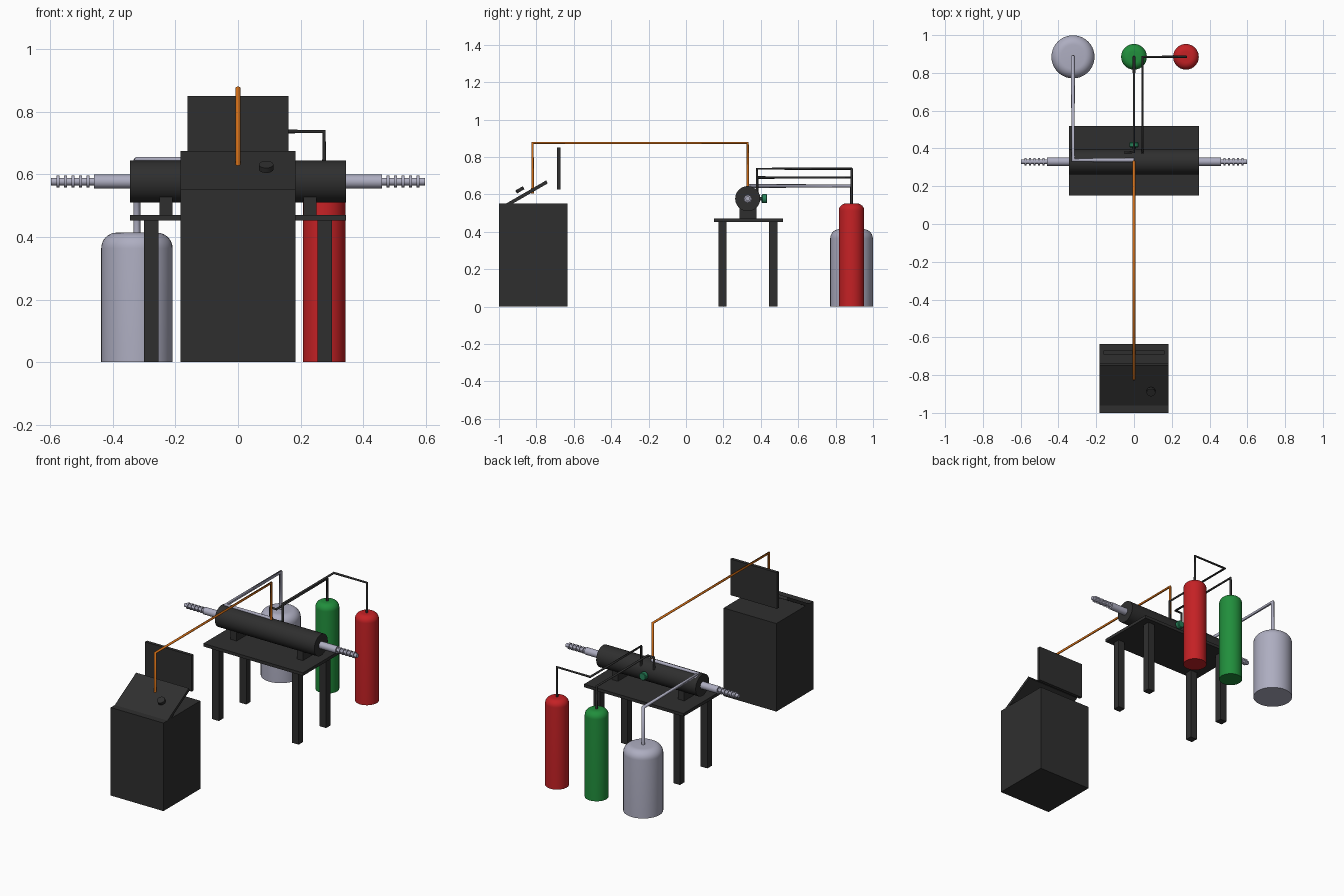
import bpy, bmesh, math
from mathutils import Matrix, Vector

if "Cube" in bpy.data.objects:
    bpy.data.objects.remove(bpy.data.objects["Cube"])

def material(name, rgb):
    m = bpy.data.materials.new(name)
    m.diffuse_color = (*rgb, 1)
    m.use_nodes = True
    m.node_tree.nodes["Principled BSDF"].inputs["Base Color"].default_value = m.diffuse_color
    return m

DARK = material("dark_metal", (0.028, 0.028, 0.028))
STEEL = material("pale_steel", (0.42, 0.42, 0.53))
RED = material("red_paint", (0.55, 0.015, 0.018))
GREEN = material("green_paint", (0.015, 0.27, 0.045))
ORANGE = material("orange_cable", (0.62, 0.15, 0.008))
TEAL = material("valve_green", (0.02, 0.22, 0.1))

def finish(name, bm, mat, smooth=False):
    bmesh.ops.recalc_face_normals(bm, faces=bm.faces)
    me = bpy.data.meshes.new(name)
    bm.to_mesh(me)
    bm.free()
    ob = bpy.data.objects.new(name, me)
    bpy.context.collection.objects.link(ob)
    me.materials.append(mat)
    if smooth:
        bpy.ops.object.select_all(action='DESELECT')
        ob.select_set(True)
        bpy.context.view_layer.objects.active = ob
        bpy.ops.object.shade_smooth_by_angle(angle=math.radians(35))
    return ob

def box(name, lo, hi, mat=DARK):
    lo, hi = Vector(lo), Vector(hi)
    bm = bmesh.new()
    bmesh.ops.create_cube(bm, size=1, matrix=Matrix.Translation((lo + hi) / 2)
                          @ Matrix.Diagonal((*(hi - lo), 1)))
    return finish(name, bm, mat)

def lathe(name, profile, origin, axis, mat, sides=40):
    """Revolve (radius, height) points about an axis through origin."""
    bm = bmesh.new()
    rings = []
    for r, h in profile:
        rings.append([bm.verts.new((r * math.cos(a), r * math.sin(a), h))
                      for a in (2 * math.pi * i / sides for i in range(sides))])
    for a, b in zip(rings, rings[1:]):
        for i in range(sides):
            j = (i + 1) % sides
            bm.faces.new((a[i], a[j], b[j], b[i]))
    bm.faces.new(rings[0])
    bm.faces.new(rings[-1])
    rot = Vector((0, 0, 1)).rotation_difference(Vector(axis)).to_matrix().to_4x4()
    bm.transform(Matrix.Translation(origin) @ rot)
    return finish(name, bm, mat, True)

def bottle(name, x, radius, height, bevel, mat):
    arc = [(radius - bevel + bevel * math.cos(t), height - bevel + bevel * math.sin(t))
           for t in (math.pi / 2 * i / 8 for i in range(9))]
    return lathe(name, [(radius, 0)] + arc, (x, BACK, 0), (0, 0, 1), mat)

def pipe(name, points, radius, mat):
    cu = bpy.data.curves.new(name, 'CURVE')
    cu.dimensions = '3D'
    cu.bevel_depth = radius
    cu.bevel_resolution = 3
    cu.use_fill_caps = True
    sp = cu.splines.new('POLY')
    sp.points.add(len(points) - 1)
    for p, co in zip(sp.points, points):
        p.co = (*co, 1)
    cu.materials.append(mat)
    ob = bpy.data.objects.new(name, cu)
    bpy.context.collection.objects.link(ob)
    return ob

BACK, TY, TZ = 0.885, 0.33, 0.577

# control console with sloped panel, screen and knob
box("console_cabinet", (-0.183, -1, 0), (0.183, -0.634, 0.552))
tilt = math.radians(30)
panel = box("console_panel", (-0.183, -0.123, -0.009), (0.183, 0.123, 0.009))
panel.location = (0, -0.85, 0.605)
panel.rotation_euler = (tilt, 0, 0)
box("console_screen", (-0.162, -0.69, 0.625), (0.162, -0.67, 0.851))
lathe("console_knob", [(0.023, -0.009), (0.023, 0.009)], (0.09, -0.888, 0.624),
      (0, -math.sin(tilt), math.cos(tilt)), DARK)

# table
box("table_top", (-0.345, 0.15, 0.452), (0.345, 0.518, 0.471))
for sx, side in ((-1, "left"), (1, "right")):
    for y, end in ((0.195, "front"), (0.467, "back")):
        x = sx * 0.277
        box(f"{end}_{side}_leg", (x - 0.023, y - 0.022, 0), (x + 0.023, y + 0.022, 0.452))
    # tube support blocks
    box(f"{side}_tube_support", (sx * 0.23 - 0.021, 0.285, 0.471), (sx * 0.23 + 0.021, 0.376, 0.532))
    # stepped steel end with ribs
    prof = [(0.022, 0.34), (0.022, 0.46), (0.012, 0.46)]
    for k in range(5):
        c = 0.479 + 0.024 * k
        prof += [(0.012, c - 0.005), (0.019, c - 0.005), (0.019, c + 0.005), (0.012, c + 0.005)]
    prof.append((0.012, 0.598))
    lathe(f"{side}_ribbed_end", prof, (0, TY, TZ), (sx, 0, 0), STEEL, 32)

# main tube and its valve
lathe("main_tube", [(0.067, -0.345), (0.067, 0.345)], (0, TY, TZ), (1, 0, 0), DARK, 48)
lathe("valve_stem", [(0.01, 0.39), (0.01, 0.415)], (0, 0, TZ), (0, 1, 0), DARK, 24)
lathe("valve_wheel", [(0.02, 0.405), (0.024, 0.409), (0.024, 0.43), (0.02, 0.434)],
      (0, 0, TZ), (0, 1, 0), TEAL, 24)

# gas bottles
bottle("grey_tank", -0.323, 0.114, 0.414, 0.05, STEEL)
bottle("green_bottle", 0, 0.068, 0.551, 0.038, GREEN)
bottle("red_bottle", 0.275, 0.068, 0.551, 0.038, RED)

# pipes and cable
pipe("grey_pipe", [(-0.323, BACK, 0.40), (-0.323, BACK, 0.645),
                   (-0.323, 0.338, 0.645), (0, 0.338, 0.645)], 0.011, STEEL)
pipe("green_bottle_pipe", [(0, BACK, 0.54), (0, BACK, 0.69), (0, 0.38, 0.69),
                           (-0.045, 0.38, 0.69), (-0.045, 0.38, 0.61)], 0.007, DARK)
pipe("red_bottle_pipe", [(0.275, BACK, 0.54), (0.275, BACK, 0.737), (0.045, BACK, 0.737),
                         (0.045, 0.38, 0.737), (0.045, 0.38, 0.61)], 0.007, DARK)
pipe("power_cable", [(0, -0.82, 0.604), (0, -0.82, 0.875),
                     (0, 0.33, 0.875), (0, 0.33, 0.634)], 0.008, ORANGE)
